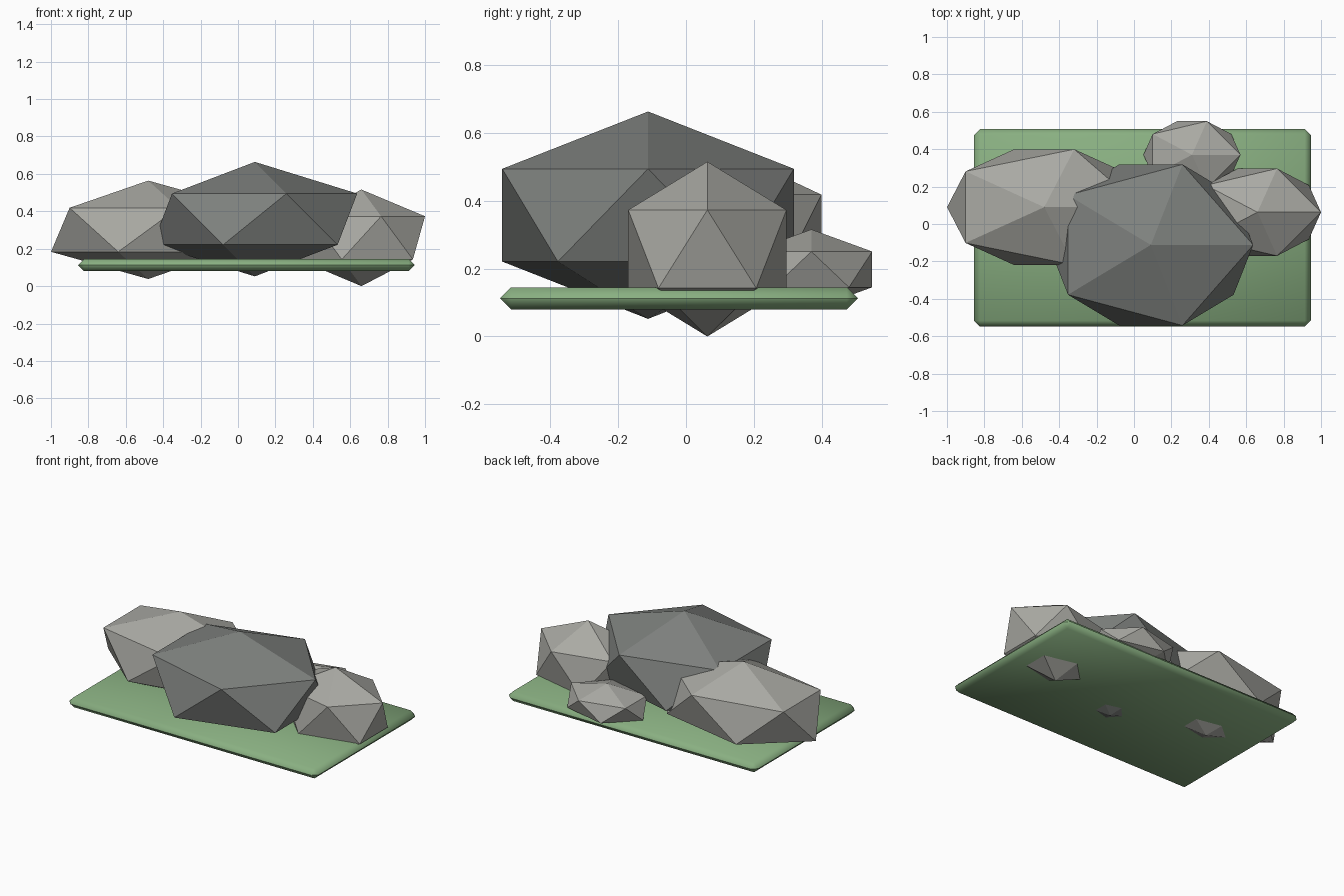
import bpy

if "Cube" in bpy.data.objects:
    bpy.data.objects.remove(bpy.data.objects["Cube"])


def material(name, color):
    m = bpy.data.materials.new(name)
    m.diffuse_color = (*color, 1)
    m.use_nodes = True
    m.node_tree.nodes["Principled BSDF"].inputs["Base Color"].default_value = m.diffuse_color
    return m


light_stone = material("light_stone", (0.40, 0.40, 0.37))
dark_stone = material("dark_stone", (0.21, 0.22, 0.21))
grass = material("grass", (0.25, 0.43, 0.22))


def rock(name, center, radii, mat):
    bpy.ops.mesh.primitive_ico_sphere_add(subdivisions=1, radius=1, location=center)
    ob = bpy.context.object
    ob.name = name
    ob.scale = radii
    bpy.ops.object.transform_apply(location=False, rotation=False, scale=True)
    ob.data.materials.append(mat)


# Boulders: stretched low-poly icospheres
rock("main_boulder", (0.09, -0.112, 0.358), (0.612, 0.506, 0.306), dark_stone)
rock("left_boulder", (-0.48, 0.09, 0.301), (0.581, 0.364, 0.263), light_stone)
rock("right_boulder", (0.66, 0.063, 0.258), (0.38, 0.2745, 0.258), light_stone)
rock("back_stone", (0.31, 0.37, 0.198), (0.29, 0.211, 0.118), light_stone)

# Grass slab with chamfered rim and corners
bpy.ops.mesh.primitive_cube_add(size=1, location=(0.045, -0.021, 0.1125))
slab = bpy.context.object
slab.name = "grass_slab"
slab.scale = (1.80, 1.056, 0.065)
bpy.ops.object.transform_apply(location=False, rotation=False, scale=True)
slab.data.materials.append(grass)
bevel = slab.modifiers.new("chamfer", "BEVEL")
bevel.width = 0.0322
bevel.segments = 1
bpy.ops.object.shade_smooth()
